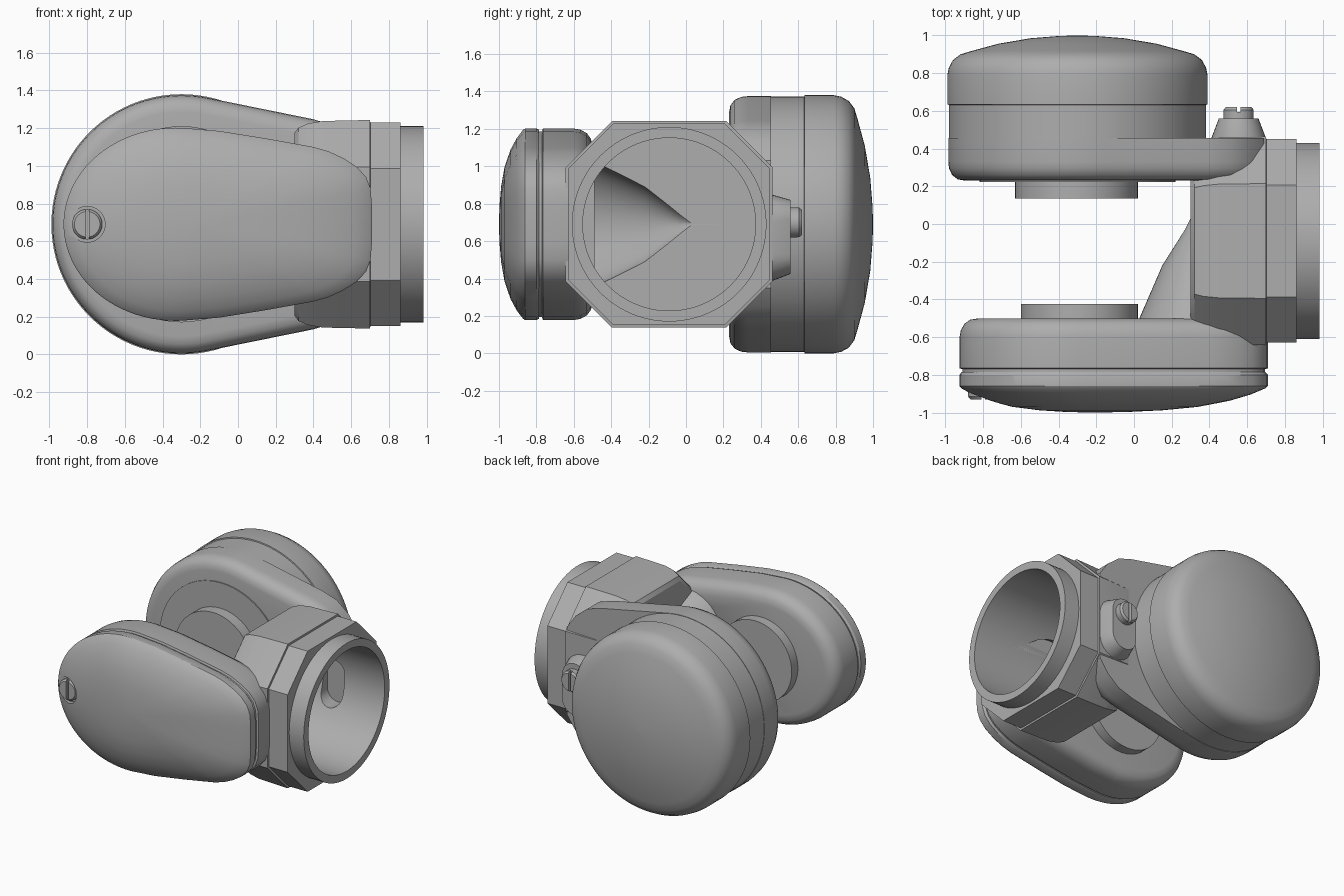
import bpy, bmesh
from math import sin, cos, pi, radians
from mathutils import Vector

if "Cube" in bpy.data.objects:
    bpy.data.objects.remove(bpy.data.objects["Cube"], do_unlink=True)

MID = 0.69       # height of the shared centre line
TUBE_Y = -0.09   # y of the tube's axis

grey = bpy.data.materials.new("plain grey")
grey.use_nodes = True
COLOUR = (0.42, 0.42, 0.42, 1)
grey.diffuse_color = COLOUR
grey.node_tree.nodes["Principled BSDF"].inputs["Base Color"].default_value = COLOUR


def loft(name, rings):
    """Skin a row of equal closed rings and cap both ends."""
    bm = bmesh.new()
    loops = [[bm.verts.new(p) for p in ring] for ring in rings]
    for a, b in zip(loops, loops[1:]):
        for i in range(len(a)):
            j = (i + 1) % len(a)
            bm.faces.new((a[i], a[j], b[j], b[i]))
    bm.faces.new(loops[0])
    bm.faces.new(loops[-1])
    bmesh.ops.recalc_face_normals(bm, faces=bm.faces)
    mesh = bpy.data.meshes.new(name)
    bm.to_mesh(mesh)
    bm.free()
    mesh.materials.append(grey)
    obj = bpy.data.objects.new(name, mesh)
    bpy.context.collection.objects.link(obj)
    return obj


def ellipse(cx, cz, rx, rz, n=64):
    return [(cx + rx * cos(2 * pi * i / n), cz + rz * sin(2 * pi * i / n)) for i in range(n)]


def at_y(shape, y):
    return [(x, y, z) for x, z in shape]


def at_x(shape, x):
    return [(x, y, z) for y, z in shape]


def mirrored(upper):
    """Close an upper half outline, first point on the centre line."""
    full = upper + [(x, -z) for x, z in reversed(upper[1:])]
    return [(x, MID + z) for x, z in full]


def inset(shape, d):
    """Move a clockwise outline inwards by d."""
    out = []
    for i, p in enumerate(shape):
        t = (Vector(shape[(i + 1) % len(shape)]) - Vector(shape[i - 1])).normalized()
        out.append((p[0] + t.y * d, p[1] - t.x * d))
    return out


def scaled(shape, s, cx):
    return [(cx + (x - cx) * s, MID + (z - MID) * s) for x, z in shape]


def turned(name, cx, cz, profile, n=64):
    """Round part about a y-axis from (radius, y) pairs."""
    return loft(name, [at_y(ellipse(cx, cz, r, r, n), y) for r, y in profile])


def cut(obj, *cutters):
    for cutter in cutters:
        mod = obj.modifiers.new("cut", "BOOLEAN")
        mod.operation = "DIFFERENCE"
        mod.solver = "EXACT"
        mod.object = cutter
        bpy.context.view_layer.update()
        bpy.context.view_layer.objects.active = obj
        bpy.ops.object.modifier_apply(modifier=mod.name)


def round_ends(cx, z0, z1, r, n=16):
    """Upright slot outline with round ends."""
    top = [(cx + r * cos(pi * i / n), z1 - r + r * sin(pi * i / n)) for i in range(n + 1)]
    low = [(cx - r * cos(pi * i / n), z0 + r - r * sin(pi * i / n)) for i in range(n + 1)]
    return top + low


# Back arm: round end tapering towards the tube
upper = [(-0.3 + 0.685 * cos(radians(a)), 0.685 * sin(radians(a))) for a in range(180, 77, -3)]
arm = mirrored(upper + [(0.40, 0.557), (0.52, 0.52), (0.62, 0.44), (0.69, 0.34)])
back_arm = loft("back_arm", [at_y(inset(arm, d), y) for d, y in
                             ((0.09, 0.23), (0.05, 0.237), (0.02, 0.26), (0.004, 0.295),
                              (0, 0.33), (0, 0.455))])

# Back drum with a domed end
turned("back_drum", -0.3, MID,
       ((0.682, 0.44), (0.682, 0.632), (0.69, 0.634), (0.69, 0.79), (0.682, 0.83), (0.66, 0.87),
        (0.62, 0.9), (0.56, 0.918), (0.42, 0.956), (0.25, 0.985), (0.1, 0.997), (0.01, 1.0)), 96)
turned("back_plate", -0.3, MID, ((0.52, 0.222), (0.52, 0.24)))
turned("back_hub", -0.305, MID, ((0.325, 0.135), (0.325, 0.24)))

# Front arm: egg-shaped outline with a groove below the cover
upper = [(-0.33 + 0.595 * cos(radians(a)), 0.512 * sin(radians(a))) for a in range(180, 84, -3)]
egg = mirrored(upper + [(-0.1, 0.495), (0.15, 0.455), (0.4, 0.41), (0.48, 0.387), (0.56, 0.35),
                        (0.63, 0.305), (0.68, 0.25), (0.703, 0.19), (0.71, 0.1)])
front_arm = loft("front_arm", [at_y(inset(egg, d), y) for d, y in
                               ((0.1, -0.5), (0.055, -0.508), (0.025, -0.53), (0.006, -0.565),
                                (0, -0.6), (0, -0.765), (0.015, -0.77), (0.015, -0.795))])
turned("front_hub", -0.29, MID, ((0.31, -0.425), (0.31, -0.52)))

# Front cover, domed, with a recessed slotted screw
cover = loft("front_cover", [at_y(scaled(egg, s, -0.22), y) for s, y in
                             ((0.985, -0.785), (1, -0.8), (1, -0.86), (0.985, -0.872),
                              (0.9, -0.905), (0.78, -0.938), (0.6, -0.97), (0.4, -0.988),
                              (0.2, -0.997), (0.02, -1.0))])
screw_hole = turned("screw_hole", -0.8, MID, ((0.095, -0.895), (0.095, -1.1)), 32)
cut(cover, screw_hole)


def slotted_screw(name, x, z, r, y0, y1):
    s = 1 if y1 > y0 else -1
    screw = turned(name, x, z, ((r, y0), (r, y1 - s * 0.015), (r * 0.85, y1)), 32)
    slot = loft("slot", [at_y([(x - 0.01, z - 0.2), (x + 0.01, z - 0.2),
                               (x + 0.01, z + 0.2), (x - 0.01, z + 0.2)], y)
                         for y in (y1 - s * 0.025, y1 + s * 0.1)])
    cut(screw, slot)
    bpy.data.objects.remove(slot, do_unlink=True)


slotted_screw("front_screw", -0.8, MID, 0.08, -0.88, -0.93)
slotted_screw("back_screw", 0.555, 0.70, 0.08, 0.54, 0.62)

# Tube housing: eight-sided, narrowing towards the arms
def octagon(s):
    a, b = 0.545 * s, 0.3 * s
    pts = ((a, -b), (a, b), (b, a), (-b, a), (-a, b), (-a, -b), (-b, -a), (b, -a))
    return [(TUBE_Y + y, MID + z) for y, z in pts]


housing = loft("tube_housing", [at_x(octagon(s), x) for s, x in
                                ((0.89, 0.3), (0.94, 0.32), (0.98, 0.37), (1.005, 0.45),
                                 (1.015, 0.7), (0.99, 0.702), (0.99, 0.862))])
collar = loft("tube_collar", [at_x(ellipse(TUBE_Y, MID, 0.52, 0.52, 96), x) for x in (0.8, 0.985)])


# Half-cone duct between the tube and the front arm
def duct_shape(name, dx, dr, y0):
    rows = ((0.31, 0.29, 0.36, y0), (0.34, 0.19, 0.23, -0.22),
            (0.355, 0.085, 0.09, -0.03), (0.36, 0.055, 0.04, 0.04))
    return loft(name, [at_y(ellipse(cx + dx, MID, rx, rz - dr, 48), y) for cx, rx, rz, y in rows])


duct = duct_shape("duct", 0, 0, -0.52)

# Screw boss on the back of the housing
boss = loft("screw_boss", [at_y(round_ends(0.555, z0, z1, r), y) for z0, z1, r, y in
                           ((0.385, 0.85, 0.145, 0.42), (0.385, 0.85, 0.145, 0.455),
                            (0.425, 0.82, 0.105, 0.56))])

# Hollow out the tube, the duct and a pocket behind the boss
bore = loft("bore", [at_x(ellipse(TUBE_Y, MID, 0.462, 0.462, 96), x) for x in (0.34, 1.2)])
passage = duct_shape("passage", 0.04, 0.025, -0.49)
pocket = loft("pocket", [at_y(round_ends(0.555, 0.45, 0.8, 0.09), y) for y in (0.2, 0.47)])
cut(housing, bore, passage, pocket)
cut(back_arm, bore, pocket)
cut(duct, bore, passage)
cut(front_arm, bore)
cut(collar, bore)
for helper in (bore, passage, pocket, screw_hole):
    bpy.data.objects.remove(helper, do_unlink=True)

# Smooth shading with crisp edges
bpy.ops.object.select_all(action="DESELECT")
for obj in bpy.context.collection.objects:
    if obj.type == "MESH":
        obj.select_set(True)
        bpy.context.view_layer.objects.active = obj
bpy.ops.object.shade_smooth_by_angle(angle=radians(30))
